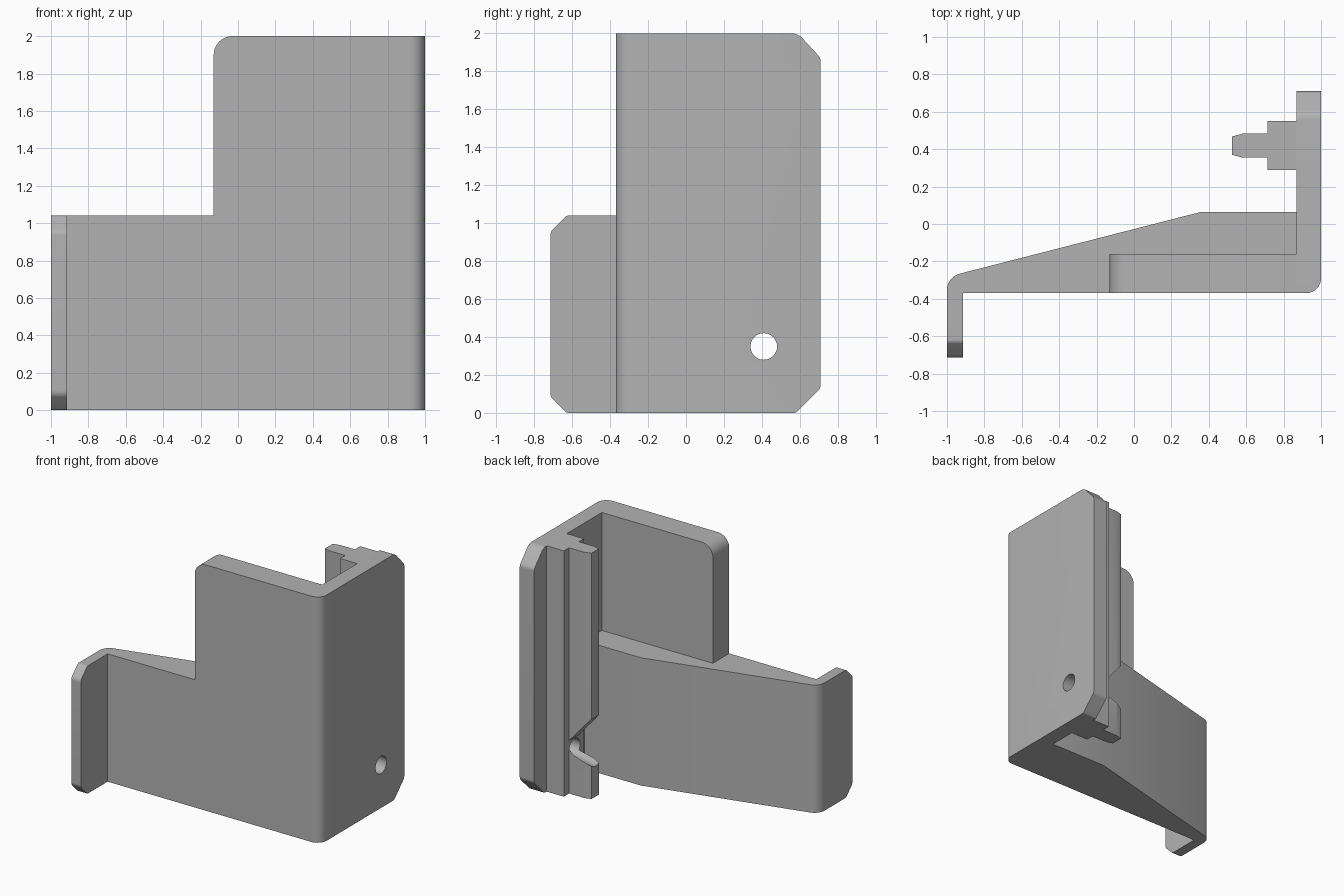
import bpy, bmesh
from math import pi, sin, tan
from mathutils import Vector

old = bpy.data.objects.get("Cube")
if old:
    bpy.data.objects.remove(old, do_unlink=True)

grey = bpy.data.materials.new("plain_grey")
grey.use_nodes = True
COLOUR = (0.45, 0.45, 0.45, 1)
grey.diffuse_color = COLOUR
grey.node_tree.nodes["Principled BSDF"].inputs["Base Color"].default_value = COLOUR


def rounded(corners, steps=8):
    """Turn (a, b) or (a, b, radius) corners into an outline with arcs."""
    out = []
    for i, c in enumerate(corners):
        p = Vector(c[:2])
        if len(c) == 2:
            out.append(p)
            continue
        u = (Vector(corners[i - 1][:2]) - p).normalized()
        v = (Vector(corners[(i + 1) % len(corners)][:2]) - p).normalized()
        half, r = u.angle(v) / 2, c[2]
        centre = p + (u + v).normalized() * r / sin(half)
        start = p + u * r / tan(half) - centre
        end = p + v * r / tan(half) - centre
        for k in range(steps + 1):
            out.append(centre + start.lerp(end, k / steps).normalized() * r)
    return out


def extrude(name, corners, axis, lo, hi):
    """Extrude an outline along axis; its coordinates fill the other two axes."""
    bm = bmesh.new()
    verts = []
    for p in rounded(corners):
        co = list(p)
        co.insert(axis, lo)
        verts.append(bm.verts.new(co))
    face = bm.faces.new(verts)
    top = bmesh.ops.extrude_face_region(bm, geom=[face])["geom"]
    shift = Vector((0, 0, 0))
    shift[axis] = hi - lo
    bmesh.ops.translate(bm, vec=shift, verts=[g for g in top if isinstance(g, bmesh.types.BMVert)])
    bmesh.ops.recalc_face_normals(bm, faces=bm.faces)
    mesh = bpy.data.meshes.new(name)
    bm.to_mesh(mesh)
    bm.free()
    mesh.materials.append(grey)
    obj = bpy.data.objects.new(name, mesh)
    bpy.context.collection.objects.link(obj)
    return obj


def activate(obj):
    bpy.ops.object.select_all(action='DESELECT')
    obj.select_set(True)
    bpy.context.view_layer.objects.active = obj


def cut(obj, cutter):
    mod = obj.modifiers.new("cut", 'BOOLEAN')
    mod.operation, mod.solver, mod.object = 'DIFFERENCE', 'EXACT', cutter
    activate(obj)
    bpy.ops.object.modifier_apply(modifier=mod.name)


def bore(name, x_from, x_to, r_from, r_to):
    """Round cutter along -x, centred on the screw hole."""
    bpy.ops.mesh.primitive_cone_add(
        vertices=48, radius1=r_from, radius2=r_to, depth=x_from - x_to,
        location=((x_from + x_to) / 2, 0.41, 0.35), rotation=(0, -pi / 2, 0))
    obj = bpy.context.object
    obj.name = name
    obj.hide_render = True
    obj.data.materials.append(grey)
    return obj


# Tall side plate with chamfered back corners and a rounded front edge
side_plate = extrude("side_plate", [
    (-0.37, 0), (0.58, 0, 0.03), (0.71, 0.13, 0.05), (0.71, 1.87, 0.05),
    (0.59, 2, 0.08), (-0.37, 2)], 0, 0.87, 1)
bm = bmesh.new()
bm.from_mesh(side_plate.data)
front_edge = [e for e in bm.edges
              if all(v.co.x > 0.99 and v.co.y < -0.36 for v in e.verts)]
bmesh.ops.bevel(bm, geom=front_edge, offset=0.08, segments=8, profile=0.5, affect='EDGES')
bm.to_mesh(side_plate.data)
bm.free()

# Upper front wall with one rounded corner
front_wall = extrude("front_wall", [
    (-0.13, 1.04), (0.87, 1.04), (0.87, 2), (-0.13, 2, 0.1)], 1, -0.37, -0.16)

# Tapered lower body
lower_body = extrude("lower_body", [
    (-1, -0.37), (0.87, -0.37), (0.87, 0.065), (0.36, 0.065),
    (-1, -0.283, 0.09)], 2, 0, 1.04)

# Forward flange with chamfered corners
flange = extrude("flange", [
    (-0.37, 0), (-0.63, 0, 0.03), (-0.715, 0.085, 0.05), (-0.715, 0.955, 0.05),
    (-0.63, 1.04, 0.03), (-0.37, 1.04)], 0, -1, -0.915)

# Stepped rail on the inner side of the plate
rail = extrude("rail", [
    (0.87, 0.29), (0.715, 0.29), (0.715, 0.355), (0.58, 0.355), (0.525, 0.37),
    (0.525, 0.468), (0.58, 0.483), (0.715, 0.483), (0.715, 0.55), (0.87, 0.55)], 2, 0, 2)

# Screw hole, flared clearance and sloped notch in the rail
hole = bore("hole_cutter", 1.1, 0.7, 0.07, 0.07)
flare = bore("flare_cutter", 0.715, 0.505, 0.07, 0.105)
notch = extrude("notch_cutter", [
    (0.715, 0.35), (0.715, 0.43), (0.505, 0.67), (0.505, 0.35)], 1, 0.3, 0.54)
cut(side_plate, hole)
for cutter in (notch, flare, hole):
    cut(rail, cutter)
for cutter in (notch, flare, hole):
    bpy.data.objects.remove(cutter, do_unlink=True)

for part in (side_plate, front_wall, lower_body, flange, rail):
    activate(part)
    bpy.ops.object.shade_smooth_by_angle(angle=pi / 7)
